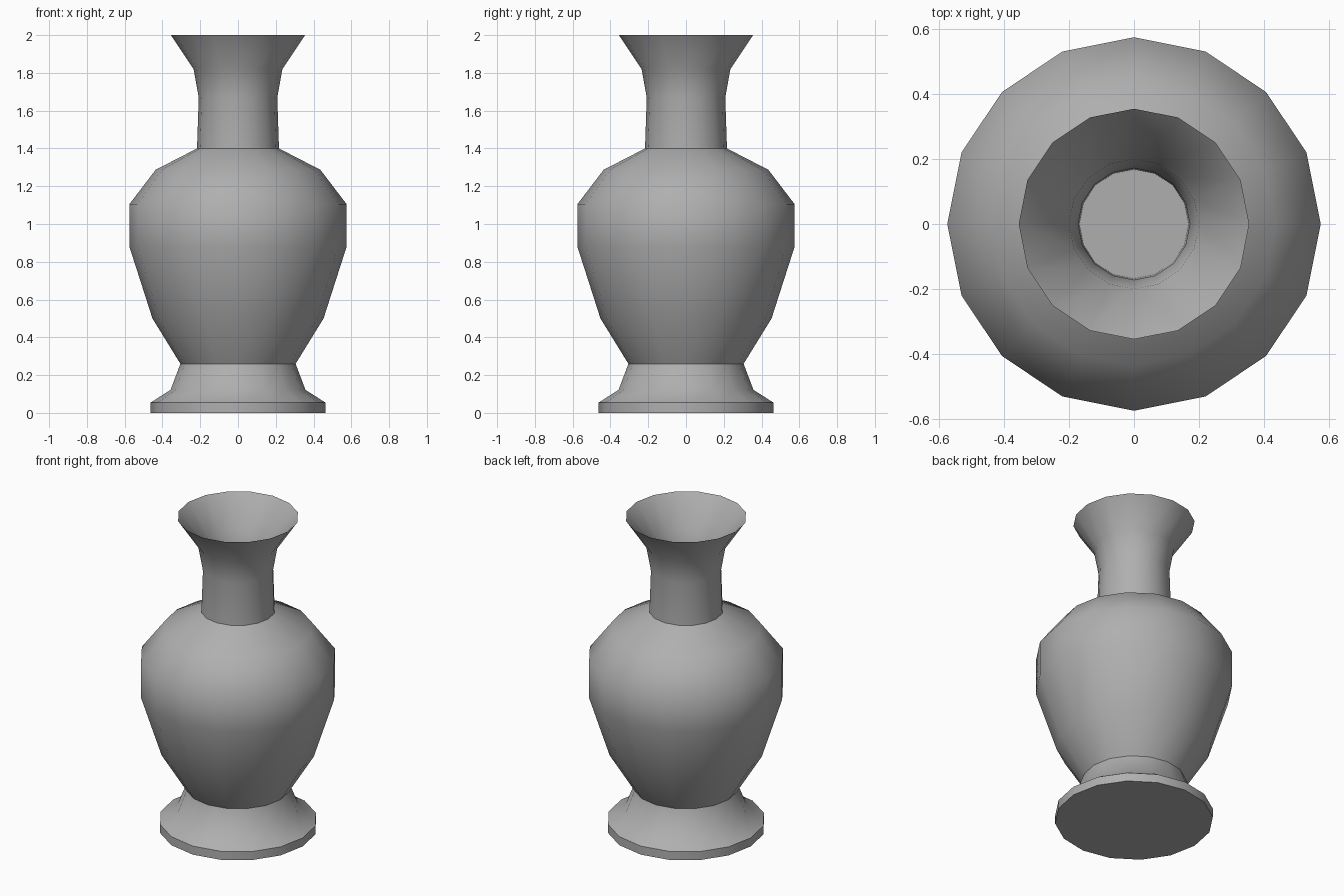
import bpy, bmesh
from math import cos, sin, tau, radians

if "Cube" in bpy.data.objects:
    bpy.data.objects.remove(bpy.data.objects["Cube"])

SIDES = 16

grey = bpy.data.materials.new("dark_grey")
grey.diffuse_color = (0.43, 0.43, 0.43, 1)
grey.use_nodes = True
grey.node_tree.nodes["Principled BSDF"].inputs["Base Color"].default_value = grey.diffuse_color


def lathe(name, profile):
    """Turn (radius, z) points around z, capping both ends."""
    bm = bmesh.new()
    rings = [[bm.verts.new((r * cos(tau * i / SIDES), r * sin(tau * i / SIDES), z))
              for i in range(SIDES)] for r, z in profile]
    for a, b in zip(rings, rings[1:]):
        for i in range(SIDES):
            j = (i + 1) % SIDES
            bm.faces.new((a[i], a[j], b[j], b[i]))
    bm.faces.new(rings[0][::-1])
    bm.faces.new(rings[-1])
    bmesh.ops.recalc_face_normals(bm, faces=bm.faces[:])
    mesh = bpy.data.meshes.new(name)
    bm.to_mesh(mesh)
    bm.free()
    mesh.materials.append(grey)
    obj = bpy.data.objects.new(name, mesh)
    bpy.context.collection.objects.link(obj)
    bpy.ops.object.select_all(action='DESELECT')
    obj.select_set(True)
    bpy.context.view_layer.objects.active = obj
    bpy.ops.object.shade_smooth_by_angle(angle=radians(45))
    return obj


foot = [(0.462, 0), (0.462, 0.055), (0.357, 0.122), (0.305, 0.26)]
belly = [(0.453, 0.5), (0.575, 0.88), (0.575, 1.105), (0.436, 1.287), (0.217, 1.4)]
neck = [(0.208, 1.67), (0.235, 1.82), (0.355, 2.0)]
# inside of the mouth, down to the floor of the neck
mouth = [(0.2, 1.82), (0.172, 1.67), (0.168, 1.42)]

lathe("vase", foot + belly + neck + mouth)
